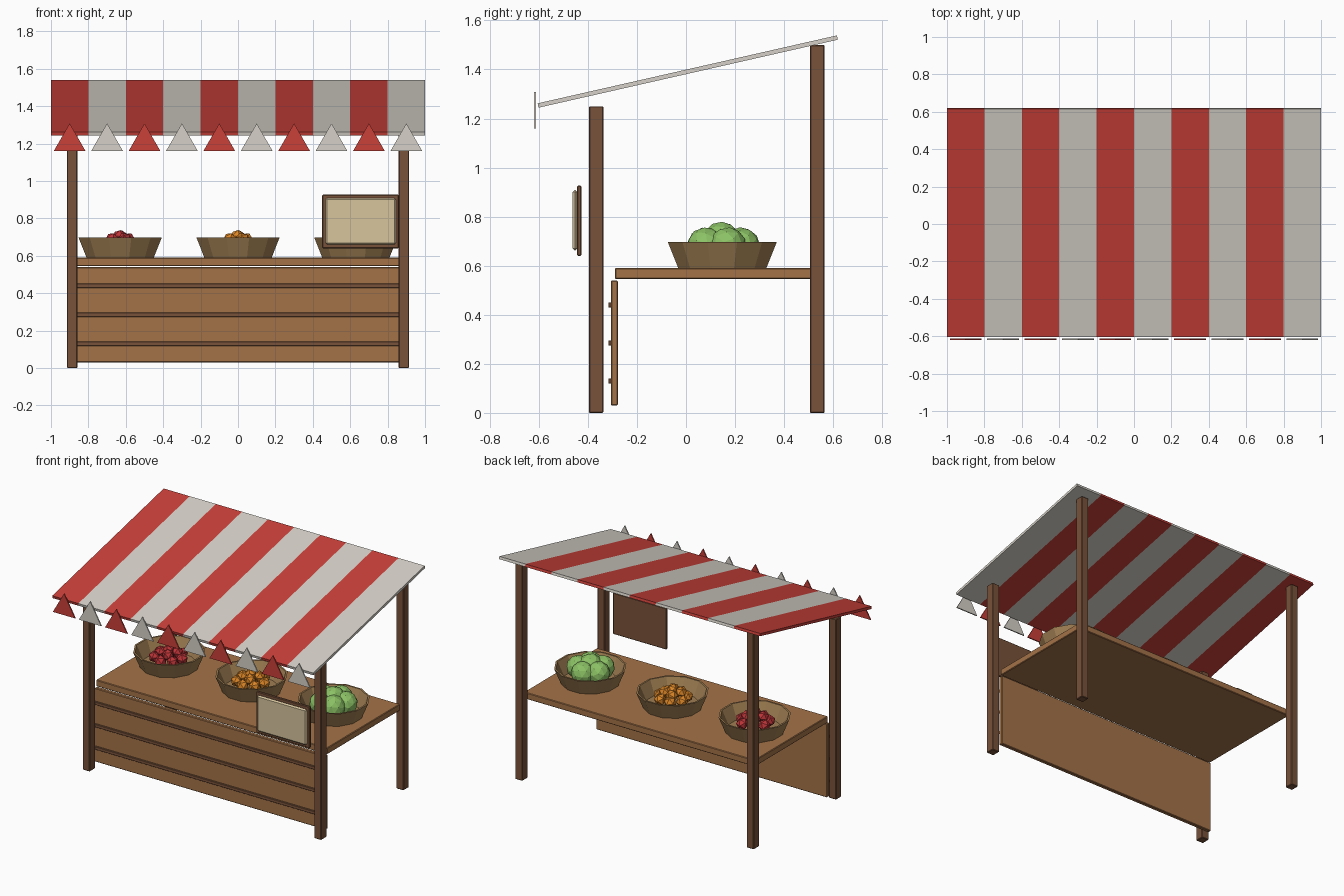
import bpy, bmesh, math
from mathutils import Matrix, Vector

cube = bpy.data.objects.get("Cube")
if cube:
    bpy.data.objects.remove(cube, do_unlink=True)


def material(name, r, g, b):
    m = bpy.data.materials.new(name)
    m.use_nodes = True
    m.diffuse_color = (r, g, b, 1)
    m.node_tree.nodes["Principled BSDF"].inputs["Base Color"].default_value = (r, g, b, 1)
    return m


RED = material("awning red", 0.58, 0.05, 0.04)
WHITE = material("awning white", 0.67, 0.64, 0.58)
DARK = material("dark wood", 0.19, 0.085, 0.042)
WOOD = material("plank wood", 0.37, 0.17, 0.065)
WICKER = material("wicker", 0.35, 0.21, 0.085)
PAPER = material("sign board", 0.68, 0.56, 0.34)
GREEN = material("cabbage green", 0.26, 0.54, 0.13)
ORANGE = material("orange", 0.72, 0.24, 0.02)
TOMATO = material("tomato red", 0.52, 0.035, 0.04)


def finish(name, bm, *mats):
    bmesh.ops.recalc_face_normals(bm, faces=bm.faces)
    mesh = bpy.data.meshes.new(name)
    bm.to_mesh(mesh)
    bm.free()
    for m in mats:
        mesh.materials.append(m)
    obj = bpy.data.objects.new(name, mesh)
    bpy.context.collection.objects.link(obj)
    return obj


def box(name, mat, xs, ys, zs, bevel=0.004):
    """Box between low and high limits on each axis, with softened edges."""
    lo, hi = (Vector(c) for c in zip(xs, ys, zs))
    bm = bmesh.new()
    bmesh.ops.create_cube(bm, size=1, matrix=Matrix.Translation((lo + hi) / 2)
                          @ Matrix.Diagonal((*(hi - lo), 1)))
    obj = finish(name, bm, mat)
    mod = obj.modifiers.new("Bevel", 'BEVEL')
    mod.width, mod.segments = bevel, 1
    return obj


# Four posts, the back pair taller
for side, x in (("right", -0.887), ("left", 0.887)):
    for place, y, top in (("front", -0.366, 1.25), ("back", 0.535, 1.50)):
        box(f"{place}_{side}_post", DARK, (x - 0.028, x + 0.028), (y - 0.03, y + 0.03), (0, top))

# Counter, front panel and its battens
box("counter_top", WOOD, (-0.885, 0.885), (-0.29, 0.51), (0.545, 0.59))
box("front_panel", WOOD, (-0.885, 0.885), (-0.306, -0.278), (0.03, 0.54))
for i in range(3):
    z = 0.13 + 0.155 * i
    box(f"panel_batten_{i + 1}", DARK, (-0.88, 0.88), (-0.316, -0.304), (z - 0.011, z + 0.011), 0.002)

# Hanging sign
box("sign_frame", DARK, (0.45, 0.86), (-0.444, -0.427), (0.64, 0.927))
box("sign_board", PAPER, (0.467, 0.845), (-0.462, -0.443), (0.66, 0.91), 0.01)

# Striped sloping awning
STRIPES = 10
bm = bmesh.new()
rows = []
for i in range(STRIPES + 1):
    x = -1 + 2 * i / STRIPES
    rows.append([bm.verts.new((x, -0.603, 1.253)), bm.verts.new((x, 0.617, 1.53))])
for i in range(STRIPES):
    (a, b), (c, d) = rows[i], rows[i + 1]
    bm.faces.new((a, c, d, b)).material_index = i % 2
awning = finish("awning", bm, RED, WHITE)
solid = awning.modifiers.new("Thickness", 'SOLIDIFY')
solid.thickness, solid.offset = 0.018, 0

# Triangular bunting along the front edge
for i in range(STRIPES):
    x = -0.9 + 0.2 * i
    bm = bmesh.new()
    pts = [(x - 0.085, 1.16), (x + 0.085, 1.16), (x, 1.308)]
    face = bm.faces.new([bm.verts.new((px, -0.62, pz)) for px, pz in pts])
    ext = bmesh.ops.extrude_face_region(bm, geom=[face])
    bmesh.ops.translate(bm, vec=(0, 0.008, 0),
                        verts=[g for g in ext["geom"] if isinstance(g, bmesh.types.BMVert)])
    finish(f"bunting_flag_{i + 1}", bm, (RED, WHITE)[i % 2])


def basket(name, cx, cy):
    """Twelve-sided open bowl turned from a wall profile."""
    profile = [(0.186, 0.59), (0.23, 0.697), (0.218, 0.697), (0.175, 0.602)]
    n = 12
    bm = bmesh.new()
    rings = []
    for r, z in profile:
        angles = [math.tau * (k + 0.5) / n for k in range(n)]
        rings.append([bm.verts.new((cx + r * math.cos(a), cy + r * math.sin(a), z)) for a in angles])
    for low, high in zip(rings, rings[1:]):
        for k in range(n):
            j = (k + 1) % n
            bm.faces.new((low[k], low[j], high[j], high[k]))
    bm.faces.new(rings[0][::-1])
    bm.faces.new(rings[-1])
    finish(name, bm, WICKER)


def pile(name, mat, cx, cy, radius, detail, layers):
    """Faceted balls in rings; each layer is count, ring radius, height, start angle."""
    bm = bmesh.new()
    for count, ring, z, start in layers:
        for k in range(count):
            a = start + math.tau * k / count
            spot = Matrix.Translation((cx + ring * math.cos(a), cy + ring * math.sin(a), z))
            turn = Matrix.Rotation(a * 2, 4, 'Z') @ Matrix.Rotation(0.5 + k, 4, 'X')
            bmesh.ops.create_icosphere(bm, subdivisions=detail, radius=radius, matrix=spot @ turn)
    finish(name, bm, mat)


# Baskets of produce
SMALL = [(7, 0.09, 0.655, 0.2), (4, 0.05, 0.685, 0.5), (1, 0, 0.702, 0)]
LARGE = [(5, 0.08, 0.68, 0.3), (1, 0, 0.703, 0)]
for label, x, mat, radius, detail, layers in (
        ("tomato", -0.63, TOMATO, 0.04, 1, SMALL),
        ("orange", 0, ORANGE, 0.04, 1, SMALL),
        ("cabbage", 0.63, GREEN, 0.077, 2, LARGE)):
    basket(f"{label}_basket", x, 0.148)
    pile(f"{label}_pile", mat, x, 0.145, radius, detail, layers)
